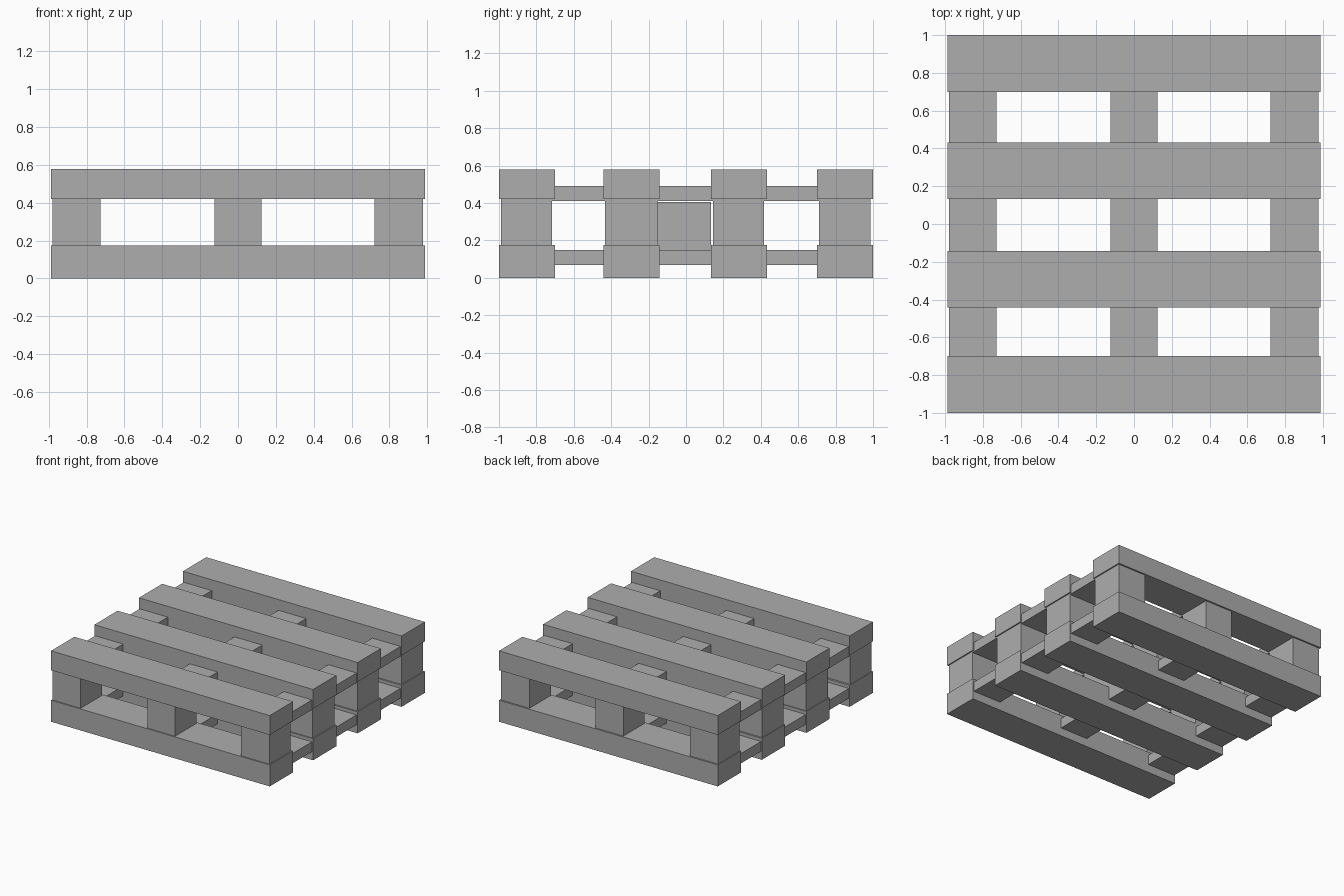
import bpy

cube = bpy.data.objects.get("Cube")
if cube:
    bpy.data.objects.remove(cube, do_unlink=True)

# Single flat grey for the whole pallet
grey = bpy.data.materials.new("plain_grey")
grey.use_nodes = True
COLOUR = (0.42, 0.42, 0.42, 1)
grey.diffuse_color = COLOUR
grey.node_tree.nodes["Principled BSDF"].inputs["Base Color"].default_value = COLOUR


def box(name, xs, ys, zs):
    """Box between the low and high limits on each axis."""
    spans = (xs, ys, zs)
    bpy.ops.mesh.primitive_cube_add(size=1, location=[(a + b) / 2 for a, b in spans])
    ob = bpy.context.object
    ob.name = name
    ob.scale = [b - a for a, b in spans]
    bpy.ops.object.transform_apply(location=False, rotation=False, scale=True)
    ob.data.materials.append(grey)
    return ob


columns = {"right": (-0.98, -0.727), "middle": (-0.125, 0.125), "left": (0.722, 0.977)}
board_rows = [(-1, -0.7), (-0.442, -0.143), (0.133, 0.432), (0.7, 1)]
block_rows = [(-0.99, -0.716), (-0.433, -0.15), (0.144, 0.418), (0.711, 0.987)]

# Wide deck boards, top and bottom
for i, ys in enumerate(board_rows, 1):
    box(f"top_board_{i}", (-0.987, 0.987), ys, (0.42, 0.578))
    box(f"bottom_board_{i}", (-0.987, 0.987), ys, (0, 0.175))

# Stringers running front to back, and the spacer blocks between the decks
for side, xs in columns.items():
    box(f"{side}_top_stringer", xs, (-0.98, 0.98), (0.41, 0.49))
    box(f"{side}_bottom_stringer", xs, (-0.98, 0.98), (0.068, 0.148))
    for i, ys in enumerate(block_rows, 1):
        box(f"{side}_block_{i}", xs, ys, (0.148, 0.42))

# Extra block in the centre of the pallet
box("centre_block", columns["middle"], (-0.15, 0.134), (0.148, 0.406))
